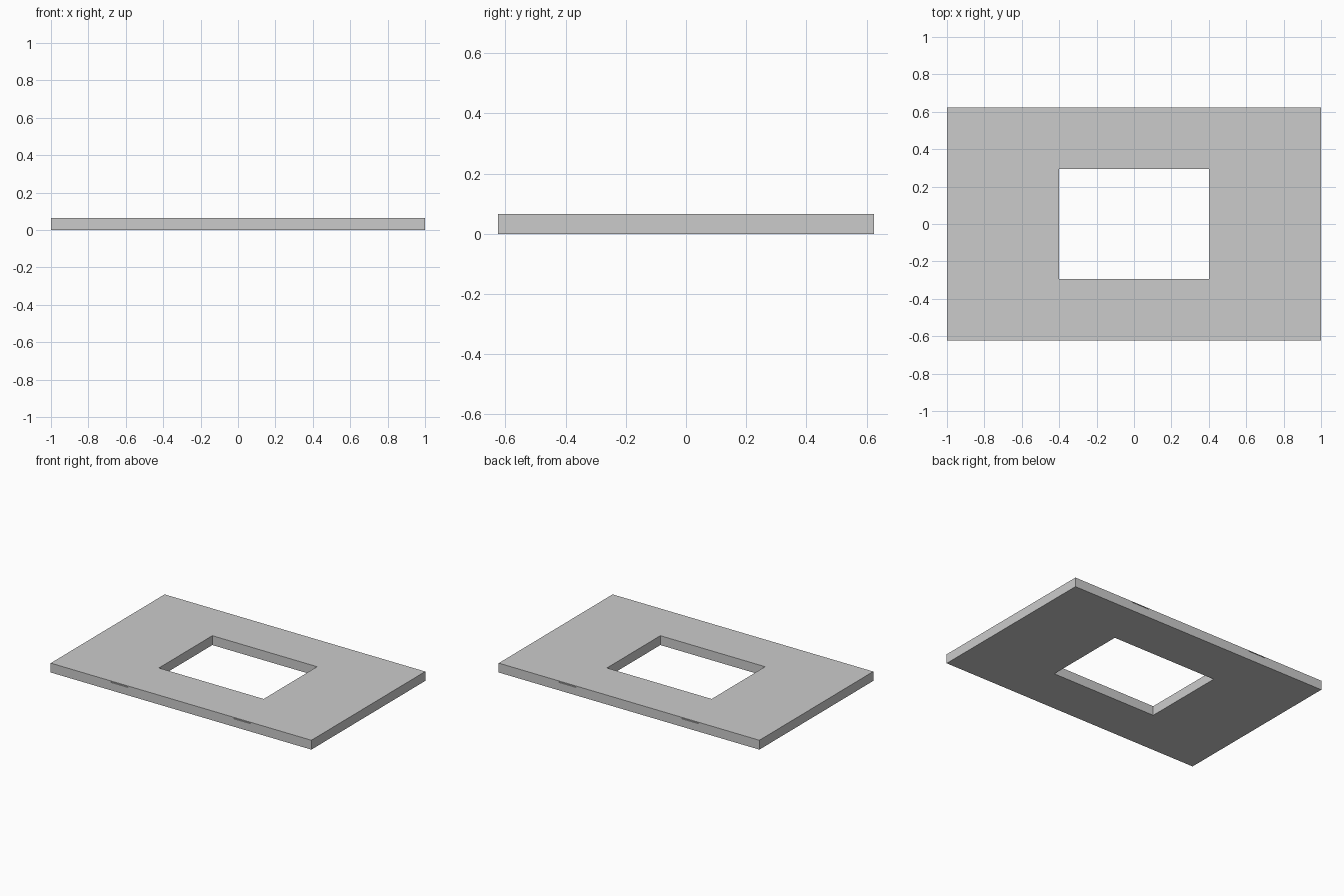
import bpy, bmesh

if "Cube" in bpy.data.objects:
    bpy.data.objects.remove(bpy.data.objects["Cube"])

W, D, H = 1.0, 0.624, 0.065      # half width, half depth, height
HW, HD = 0.402, 0.293            # half size of the opening


def add_object(name, bm):
    bmesh.ops.recalc_face_normals(bm, faces=bm.faces)
    mesh = bpy.data.meshes.new(name)
    bm.to_mesh(mesh)
    bm.free()
    obj = bpy.data.objects.new(name, mesh)
    bpy.context.collection.objects.link(obj)
    return obj


def rect(bm, x, y):
    return [bm.verts.new((sx * x, sy * y, 0))
            for sx, sy in ((-1, -1), (1, -1), (1, 1), (-1, 1))]


# flat frame with a rectangular opening
bm = bmesh.new()
outer, inner = rect(bm, W, D), rect(bm, HW, HD)
for i in range(4):
    j = (i + 1) % 4
    bm.faces.new((outer[i], outer[j], inner[j], inner[i]))
ext = bmesh.ops.extrude_face_region(bm, geom=bm.faces[:], use_keep_orig=True)
top = [g for g in ext["geom"] if isinstance(g, bmesh.types.BMVert)]
bmesh.ops.translate(bm, verts=top, vec=(0, 0, H))
frame = add_object("frame_plate", bm)

# shallow slits under the top edge, front and back
bm = bmesh.new()
for sx in (-1, 1):
    for sy in (-1, 1):
        cube = bmesh.ops.create_cube(bm, size=1)["verts"]
        bmesh.ops.scale(bm, verts=cube, vec=(0.13, 0.01, 0.007))
        bmesh.ops.translate(bm, verts=cube, vec=(sx * 0.472, sy * D, 0.0585))
cutter = add_object("slit_cutter", bm)
cutter.hide_render = True
cutter.hide_set(True)

mod = frame.modifiers.new("slits", "BOOLEAN")
mod.operation = "DIFFERENCE"
mod.solver = "EXACT"
mod.object = cutter
